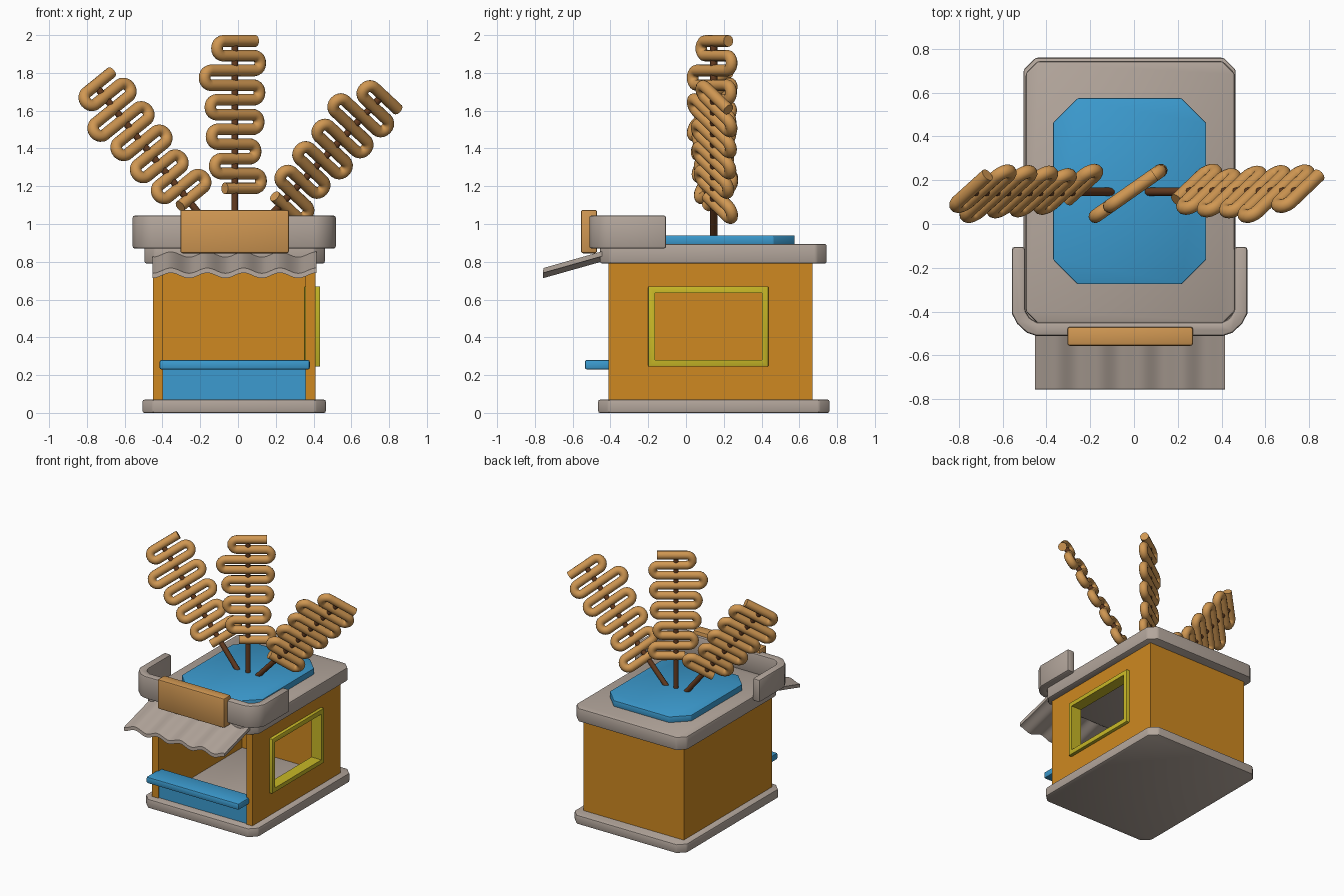
import bpy, bmesh, math
from mathutils import Matrix, Vector

if "Cube" in bpy.data.objects:
    bpy.data.objects.remove(bpy.data.objects["Cube"])


def material(name, rgb):
    m = bpy.data.materials.new(name)
    m.diffuse_color = (*rgb, 1)
    m.use_nodes = True
    m.node_tree.nodes["Principled BSDF"].inputs["Base Color"].default_value = m.diffuse_color
    return m


ORANGE = material("orange_paint", (0.62, 0.25, 0.015))
BLUE = material("blue_paint", (0.045, 0.33, 0.63))
GREY = material("warm_grey", (0.45, 0.38, 0.33))
TAN = material("fried_tan", (0.63, 0.31, 0.085))
BROWN = material("brown_wood", (0.13, 0.045, 0.015))
YELLOW = material("yellow_trim", (0.58, 0.48, 0.02))


def activate(ob):
    bpy.ops.object.select_all(action='DESELECT')
    ob.select_set(True)
    bpy.context.view_layer.objects.active = ob


def finish(name, bm, mat, bevel=0):
    bmesh.ops.recalc_face_normals(bm, faces=bm.faces)
    me = bpy.data.meshes.new(name)
    bm.to_mesh(me)
    bm.free()
    me.materials.append(mat)
    ob = bpy.data.objects.new(name, me)
    bpy.context.collection.objects.link(ob)
    if bevel:
        b = ob.modifiers.new("bevel", 'BEVEL')
        b.width, b.segments, b.limit_method = bevel, 2, 'ANGLE'
        activate(ob)
        bpy.ops.object.modifier_apply(modifier="bevel")
        bpy.ops.object.shade_smooth_by_angle(angle=math.radians(35))
    return ob


def prism(name, pts, z0, z1, mat, bevel=0):
    """Extrude a plan outline from z0 to z1."""
    bm = bmesh.new()
    f = bm.faces.new([bm.verts.new((x, y, z0)) for x, y in pts])
    top = bmesh.ops.extrude_face_region(bm, geom=[f])["geom"]
    verts = [g for g in top if isinstance(g, bmesh.types.BMVert)]
    bmesh.ops.translate(bm, verts=verts, vec=(0, 0, z1 - z0))
    return finish(name, bm, mat, bevel)


def box(name, x, y, z, mat, bevel=0, cut=0):
    """Box from ranges, with optional chamfered plan corners."""
    (a, b), (c, d) = x, y
    pts = [(a, c), (b, c), (b, d), (a, d)]
    if cut:
        k = cut
        pts = [(a + k, c), (b - k, c), (b, c + k), (b, d - k),
               (b - k, d), (a + k, d), (a, d - k), (a, c + k)]
    return prism(name, pts, *z, mat, bevel)


def cut_hole(ob, x, y, z):
    cutter = box("cutter", x, y, z, ob.data.materials[0])
    cutter.hide_render = True
    m = ob.modifiers.new("hole", 'BOOLEAN')
    m.operation, m.solver, m.object = 'DIFFERENCE', 'EXACT', cutter
    activate(ob)
    bpy.ops.object.modifier_apply(modifier="hole")
    bpy.data.objects.remove(cutter)


# base, roof and the blue roof panel
box("base", (-0.505, 0.465), (-0.465, 0.76), (0, 0.07), GREY, 0.01, 0.055)
box("roof", (-0.495, 0.46), (-0.455, 0.745), (0.79, 0.895), GREY, 0.012, 0.055)
box("roof_panel", (-0.37, 0.33), (-0.275, 0.575), (0.89, 0.94), BLUE, 0.006, 0.112)

# walls: three sides, open at the front, window hole on the right
walls = prism("walls", [(-0.45, -0.41), (-0.398, -0.41), (-0.398, 0.62), (0.358, 0.62),
                        (0.358, -0.41), (0.41, -0.41), (0.41, 0.67), (-0.45, 0.67)],
              0.065, 0.8, ORANGE)
cut_hole(walls, (0.3, 0.5), (-0.18, 0.415), (0.265, 0.65))
frame = box("window_frame", (0.35, 0.435), (-0.2, 0.437), (0.245, 0.67), YELLOW, 0.006)
cut_hole(frame, (0.3, 0.5), (-0.165, 0.402), (0.28, 0.635))

# counter
box("counter_panel", (-0.398, 0.358), (-0.4, -0.36), (0.065, 0.24), BLUE)
box("counter_shelf", (-0.415, 0.38), (-0.535, -0.36), (0.23, 0.28), BLUE, 0.01)

# parapet wrapping the roof front, mirrored about x = -0.02
CX = -0.02
outer = [(0.538, -0.105), (0.538, -0.41), (0.515, -0.455), (0.47, -0.497), (0.425, -0.512)]
inner = [(0.42, -0.45), (0.455, -0.432), (0.478, -0.395), (0.478, -0.105)]
right = [(CX + x, y) for x, y in outer]
left = [(CX - x, y) for x, y in reversed(outer)]
inner_left = [(CX - x, y) for x, y in reversed(inner)]
inner_right = [(CX + x, y) for x, y in inner]
prism("parapet", right + left + inner_left + inner_right, 0.87, 1.045, GREY, 0.012)
box("sign_board", (-0.305, 0.27), (-0.557, -0.47), (0.845, 1.075), TAN, 0.012)

# corrugated awning
bm = bmesh.new()
N, X0, X1 = 72, -0.452, 0.415
rows = []
for i in range(N + 1):
    t = i / N
    x = X0 + (X1 - X0) * t
    w = -0.014 * math.cos(2 * math.pi * 4.5 * t)
    rows.append([bm.verts.new((x, y, z + w + h))
                 for y, z, h in ((-0.757, 0.74, -0.013), (-0.755, 0.74, 0.013),
                                 (-0.41, 0.838, 0.013), (-0.41, 0.838, -0.013))])
for a, b in zip(rows, rows[1:]):
    for k in range(4):
        bm.faces.new((a[k], a[(k + 1) % 4], b[(k + 1) % 4], b[k]))
bm.faces.new(rows[0])
bm.faces.new(rows[-1])
awning = finish("awning", bm, GREY)
activate(awning)
bpy.ops.object.shade_smooth_by_angle(angle=math.radians(40))


# skewers: a stick with a zigzag tube, the tube plane turned 35 degrees
def skewer(name, base, tilt):
    place = (Matrix.Translation(base) @ Matrix.Rotation(math.radians(tilt), 4, 'Y')
             @ Matrix.Rotation(math.radians(35), 4, 'Z'))
    bm = bmesh.new()
    bmesh.ops.create_cone(bm, cap_ends=True, segments=10, radius1=0.019, radius2=0.019,
                          depth=1.06, matrix=Matrix.Translation((0, 0, 0.5)))
    bm.transform(place)
    activate(finish(name + "_stick", bm, BROWN))
    bpy.ops.object.shade_smooth_by_angle(angle=math.radians(40))

    reach = [0.115, 0.165, 0.195, 0.16, 0.158, 0.155, 0.15, 0.135, 0.13, 0.17]
    top, pitch = 1.034, 0.078
    r = pitch / 2
    path = [(0.135, top)]
    for i, w in enumerate(reach):
        side = 1 if i % 2 else -1
        zc = top - pitch * i - r
        for k in range(11):
            a = math.pi * k / 10
            path.append((side * (w - r + r * math.sin(a)), zc + r * math.cos(a)))
    path.append((-0.065, top - pitch * len(reach)))

    cu = bpy.data.curves.new(name + "_twist", 'CURVE')
    cu.dimensions = '3D'
    cu.bevel_depth, cu.bevel_resolution, cu.use_fill_caps = 0.031, 4, True
    sp = cu.splines.new('POLY')
    sp.points.add(len(path) - 1)
    for p, (x, z) in zip(sp.points, path):
        p.co = (*(place @ Vector((x, 0, z))), 1)
    cu.materials.append(TAN)
    ob = bpy.data.objects.new(name + "_twist", cu)
    bpy.context.collection.objects.link(ob)
    activate(ob)
    bpy.ops.object.convert(target='MESH')
    bpy.ops.object.shade_smooth_by_angle(angle=math.radians(50))


skewer("left_skewer", (-0.105, 0.147, 0.93), -39)
skewer("middle_skewer", (-0.017, 0.147, 0.935), 0)
skewer("right_skewer", (0.06, 0.147, 0.925), 43)
